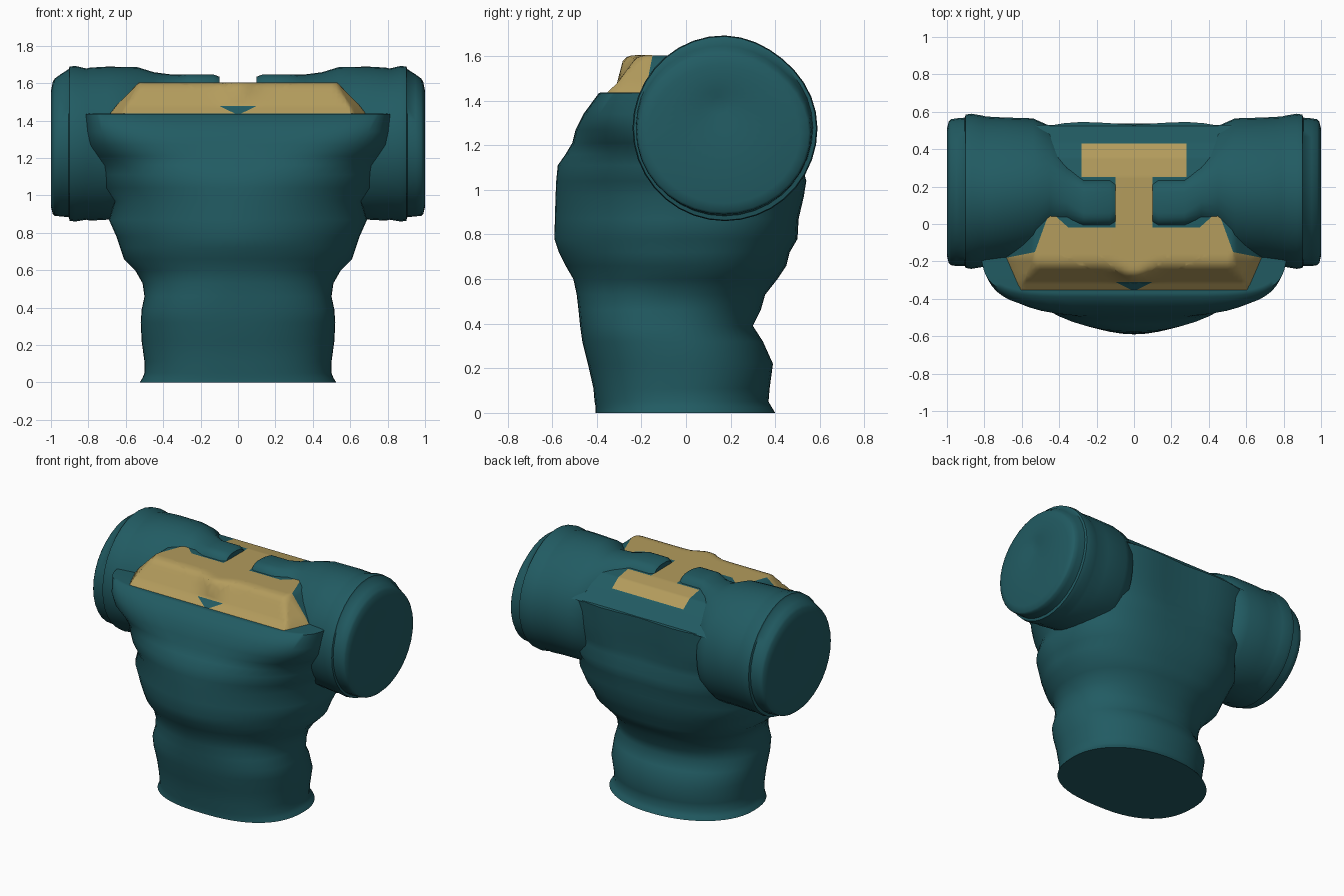
import bpy, bmesh, math
from mathutils import Vector

if "Cube" in bpy.data.objects:
    bpy.data.objects.remove(bpy.data.objects["Cube"])


def material(name, rgb):
    m = bpy.data.materials.new(name)
    m.diffuse_color = (*rgb, 1)
    m.use_nodes = True
    m.node_tree.nodes["Principled BSDF"].inputs["Base Color"].default_value = m.diffuse_color
    return m


TEAL = material("teal cloth", (0.0155, 0.105, 0.123))
GOLD = material("golden skin", (0.45, 0.33, 0.108))


def finish(name, bm, mats, angle=50):
    bmesh.ops.recalc_face_normals(bm, faces=bm.faces)
    me = bpy.data.meshes.new(name)
    bm.to_mesh(me)
    bm.free()
    ob = bpy.data.objects.new(name, me)
    bpy.context.collection.objects.link(ob)
    for m in mats:
        me.materials.append(m)
    bpy.ops.object.select_all(action='DESELECT')
    ob.select_set(True)
    bpy.context.view_layer.objects.active = ob
    bpy.ops.object.shade_smooth_by_angle(angle=math.radians(angle))
    return ob


def loft(name, rings, angle):
    """Skin a list of closed point rings and cap both ends."""
    bm = bmesh.new()
    loops = [[bm.verts.new(p) for p in ring] for ring in rings]
    n = len(loops[0])
    for a, b in zip(loops, loops[1:]):
        for i in range(n):
            j = (i + 1) % n
            bm.faces.new((a[i], a[j], b[j], b[i]))
    bm.faces.new(loops[0])
    bm.faces.new(loops[-1])
    return finish(name, bm, [TEAL], angle)


def power(v, e):
    return math.copysign(abs(v) ** (2 / e), v)


def lerp_table(table, v):
    if v <= table[0][0]:
        return table[0][1]
    for (a, p), (b, q) in zip(table, table[1:]):
        if v <= b:
            return p + (q - p) * (v - a) / (b - a)
    return table[-1][1]


# Torso: height, half width, front y, back y, front squareness
TORSO = [
    (0.0, .525, -.405, .40, 2.5), (.025, .51, -.405, .385, 2.5),
    (.05, .50, -.41, .37, 2.5), (.11, .50, -.415, .375, 2.5),
    (.22, .515, -.44, .39, 2.4), (.32, .52, -.465, .345, 2.4),
    (.39, .515, -.475, .30, 2.4), (.46, .50, -.482, .335, 2.3),
    (.53, .51, -.49, .355, 2.1), (.60, .55, -.505, .41, 2.0),
    (.66, .61, -.54, .45, 1.95), (.72, .63, -.57, .465, 1.9),
    (.78, .65, -.59, .50, 1.9), (.87, .69, -.588, .505, 1.9),
    (.97, .66, -.585, .535, 1.95), (1.04, .72, -.582, .55, 2.0),
    (1.11, .73, -.575, .535, 2.1), (1.16, .745, -.54, .54, 2.3),
    (1.21, .78, -.51, .545, 2.7), (1.27, .81, -.495, .55, 3.4),
    (1.34, .815, -.46, .555, 4.5), (1.435, .82, -.39, .56, 6.0),
    (1.437, .80, -.37, .545, 6.0),
]
BACK_SQUARE = [(0, 2.1), (.5, 2.2), (.7, 2.6), (.9, 3.0), (1.4, 2.8)]


def torso_ring(z, w, front, back, square, n=56):
    cy = (front + back) / 2
    d = (back - front) / 2
    hollow = .03 * max(0, min(1, (z - .9) / .3))   # shallow groove down the back
    pts = []
    for i in range(n):
        t = 2 * math.pi * i / n
        e = square if math.sin(t) < 0 else lerp_table(BACK_SQUARE, z)
        x, y = w * power(math.cos(t), e), cy + d * power(math.sin(t), e)
        if y > cy:
            y -= hollow * math.exp(-(x / .22) ** 2)
        pts.append((x, y, z))
    return pts


loft("torso", [torso_ring(*r) for r in TORSO], 68)

# Sleeves with shoulder straps: x, centre y, centre z, y radius, z radius, squareness
SLEEVE = [
    (.10, .115, 1.45, .133, .185, 3), (.13, .115, 1.45, .135, .197, 4),
    (.27, .115, 1.45, .135, .197, 4), (.36, .17, 1.34, .20, .308, 2.6),
    (.45, .215, 1.29, .31, .37, 2.1), (.54, .185, 1.28, .38, .408, 2),
    (.70, .18, 1.28, .39, .41, 2), (.79, .175, 1.275, .40, .41, 2),
    (.81, .175, 1.275, .405, .405, 2), (.87, .175, 1.277, .415, .417, 2),
    (.90, .175, 1.277, .41, .413, 2), (.905, .172, 1.28, .397, .397, 2),
    (.95, .17, 1.268, .395, .38, 2), (.98, .17, 1.258, .39, .368, 2),
    (.99, .17, 1.255, .38, .355, 2), (1.0, .17, 1.25, .34, .31, 2),
    (.998, .15, 1.36, .09, .09, 2), (.985, .15, 1.375, .04, .04, 2),
]


def sleeve_ring(side, x, cy, cz, ry, rz, e, n=36):
    pts = []
    for i in range(n):
        t = 2 * math.pi * i / n
        flat = 1 - .03 * max(0, math.cos(t - .9)) ** 8   # flatter behind the top
        pts.append((side * x, cy + ry * flat * power(math.cos(t), e),
                    cz + rz * flat * power(math.sin(t), e)))
    return pts


for side, label in ((1, "right"), (-1, "left")):
    loft(label + "_sleeve", [sleeve_ring(side, *r) for r in SLEEVE], 50)

# Shoulder deck: bare skin framed by cloth, cut along the colour borders
NOTCH = [(.35, -.02), (.45, .07), (.53, -.15), (.68, -.18)]
BACK = [(.25, 1.60), (.36, 1.58), (.43, 1.53), (.53, 1.43)]


def edge_x(y):
    return lerp_table([(-.365, .61), (-.18, .69)], y)


def is_skin(x, y):
    ax = abs(x)
    if y < -.31 and ax < 2 * (y + .36):
        return False                       # small cloth point at the neckline
    if ax > edge_x(y):
        return False
    if y > .25:
        return ax < .28 and y < .43
    return ax < .1 or y < lerp_table(NOTCH, ax)


def deck_height(x, y):
    # the front crest comes forward at the throat
    crest = -.225 - .055 * math.exp(-(x / .09) ** 2)
    front = [(-.365, 1.425), (-.31, 1.478), (crest, 1.592), (crest + .04, 1.604)]
    side = edge_x(y) - abs(x)
    return min(lerp_table(front + BACK, y),
               lerp_table([(0, 1.425), (.03, 1.47), (.16, 1.604)], side))


bm = bmesh.new()
bmesh.ops.create_grid(bm, x_segments=56, y_segments=44, size=1)
for v in bm.verts:
    v.co = (v.co.x * .70, .0825 + v.co.y * .4475, 0)


def cut(p, q):
    d = Vector((q[0] - p[0], q[1] - p[1], 0)).normalized()
    bmesh.ops.bisect_plane(bm, geom=bm.verts[:] + bm.edges[:] + bm.faces[:], dist=1e-5,
                           plane_co=(p[0], p[1], 0), plane_no=(-d.y, d.x, 0))


for y in (-.31, -.02, .25, .36, .43):
    cut((0, y), (1, y))
for s in (1, -1):
    for x in (.1, .28):
        cut((s * x, 0), (s * x, 1))
    for a, b in zip(NOTCH, NOTCH[1:]):
        cut((s * a[0], a[1]), (s * b[0], b[1]))
    cut((0, -.36), (s * .1, -.31))
    cut((s * .61, -.365), (s * .69, -.18))
for f in bm.faces:
    c = f.calc_center_median()
    f.material_index = 0 if is_skin(c.x, c.y) else 1
# trim the corners that would overhang the chest
bmesh.ops.delete(bm, geom=[f for f in bm.faces if abs(f.calc_center_median().x)
                           > edge_x(f.calc_center_median().y)], context='FACES')
for v in bm.verts:
    v.co.z = deck_height(v.co.x, v.co.y)
finish("shoulder_deck", bm, [GOLD, TEAL], 50)
